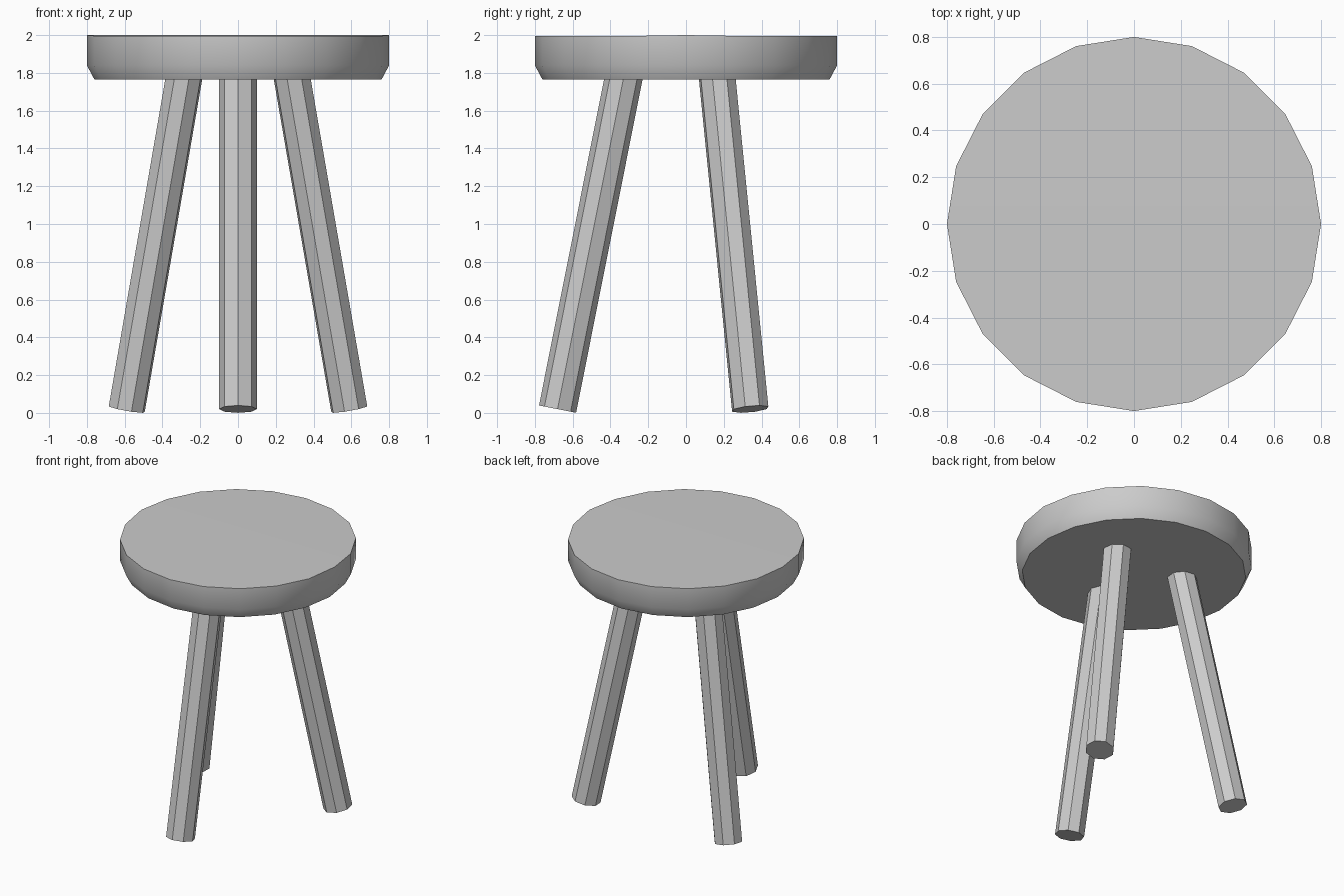
import bpy, bmesh, math
from mathutils import Vector, Matrix

cube = bpy.data.objects.get("Cube")
if cube:
    bpy.data.objects.remove(cube, do_unlink=True)

grey = bpy.data.materials.new("light_grey")
grey.use_nodes = True
colour = (0.6, 0.6, 0.6, 1)
grey.diffuse_color = colour
grey.node_tree.nodes["Principled BSDF"].inputs["Base Color"].default_value = colour


def add_object(name, bm):
    bmesh.ops.recalc_face_normals(bm, faces=bm.faces)
    mesh = bpy.data.meshes.new(name)
    bm.to_mesh(mesh)
    bm.free()
    mesh.materials.append(grey)
    obj = bpy.data.objects.new(name, mesh)
    bpy.context.collection.objects.link(obj)
    return obj


# Seat: twenty-sided disc with a tapered lower rim
SIDES = 20
bm = bmesh.new()
rings = []
for radius, z in ((0.76, 1.765), (0.8, 1.84), (0.8, 1.996)):
    rings.append([bm.verts.new((radius * math.cos(math.tau * i / SIDES),
                                radius * math.sin(math.tau * i / SIDES), z))
                  for i in range(SIDES)])
for low, high in zip(rings, rings[1:]):
    for i in range(SIDES):
        j = (i + 1) % SIDES
        bm.faces.new((low[i], low[j], high[j], high[i]))
bm.faces.new(rings[0])

# Top in two halves that meet at a very slight crease
top, half = rings[-1], SIDES // 2
bm.faces.new(top[:half + 1])
bm.faces.new(top[half:] + top[:1])
for v in (top[0], top[half]):
    v.co.z = 2.0
seat = add_object("seat", bm)
bpy.context.view_layer.objects.active = seat
seat.select_set(True)
bpy.ops.object.shade_smooth_by_angle(angle=math.radians(40))
seat.select_set(False)

# Legs: three splayed octagonal posts, cut square to their axis
foot = Vector((0, -0.68, 0.02))
head = Vector((0, -0.325, 1.8))
axis = head - foot
tilt = Matrix.Rotation(-math.atan2(axis.y, axis.z), 4, 'X')
for name, turn in (("front_leg", 0), ("back_left_leg", 120), ("back_right_leg", 240)):
    bm = bmesh.new()
    bmesh.ops.create_cone(bm, cap_ends=True, segments=8, radius1=0.1, radius2=0.1,
                          depth=axis.length)
    spin = Matrix.Rotation(math.radians(turn), 4, 'Z')
    bm.transform(spin @ Matrix.Translation((foot + head) / 2) @ tilt)
    add_object(name, bm)
